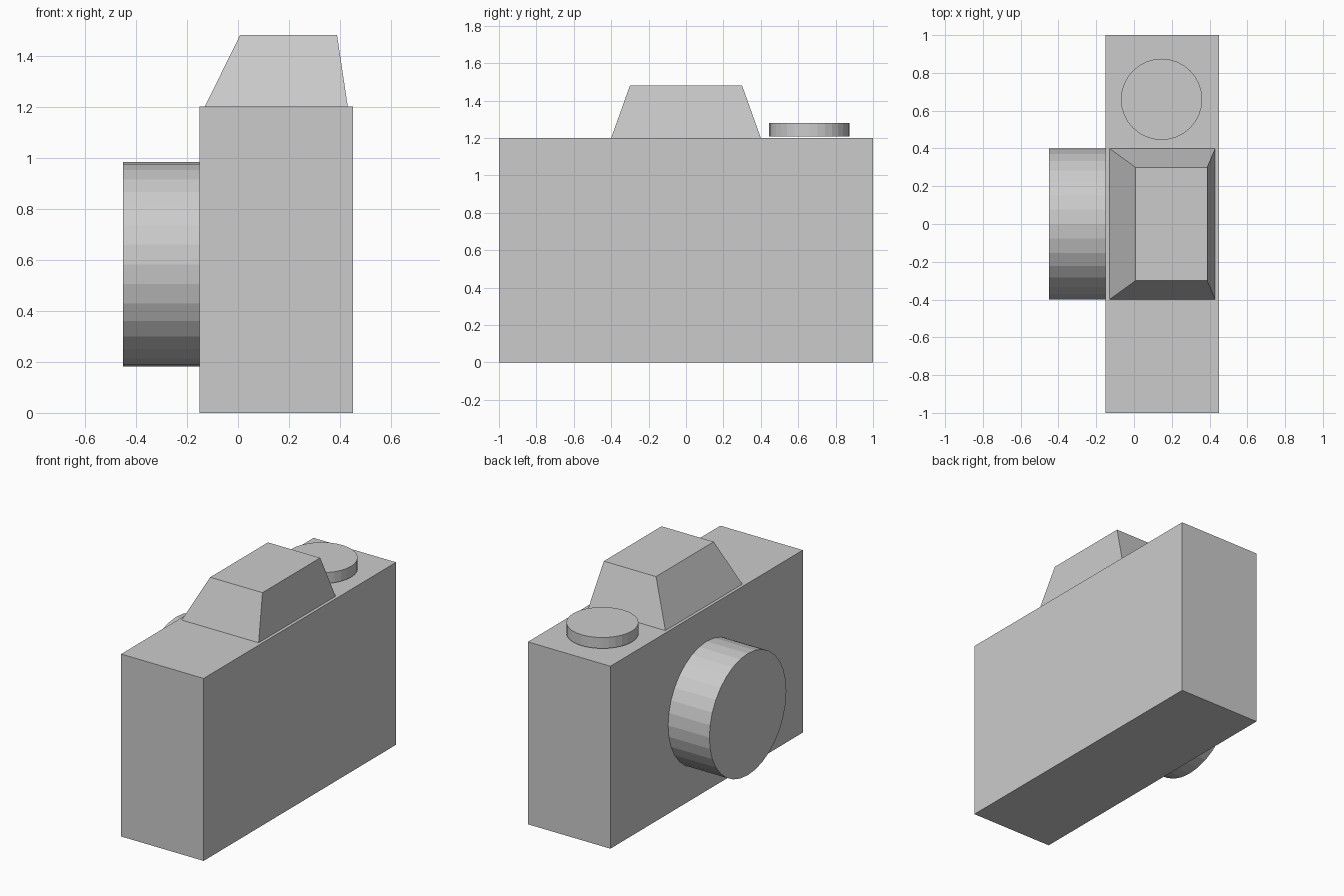
import bpy, bmesh
from math import pi

if "Cube" in bpy.data.objects:
    bpy.data.objects.remove(bpy.data.objects["Cube"])


def box(name, x, y, z):
    bpy.ops.mesh.primitive_cube_add(size=1)
    ob = bpy.context.object
    ob.name = name
    for v in ob.data.vertices:
        v.co = [r[0] if c < 0 else r[1] for c, r in zip(v.co, (x, y, z))]
    return ob


def cylinder(name, radius, depth, location, rotation=(0, 0, 0)):
    bpy.ops.mesh.primitive_cylinder_add(vertices=32, radius=radius, depth=depth,
                                        location=location, rotation=rotation)
    bpy.context.object.name = name


# Camera body
box("body", (-0.15, 0.45), (-1, 1), (0, 1.2))

# Viewfinder hump: box with its top face drawn in, steeper at the back
hump = box("viewfinder_hump", (-0.13, 0.43), (-0.4, 0.4), (1.2, 1.48))
for v in hump.data.vertices:
    if v.co.z > 1.3:
        v.co.x = 0.008 if v.co.x < 0 else 0.388
        v.co.y *= 0.75

# Lens barrel, pointing along -x
cylinder("lens", 0.4, 0.3, (-0.3, 0, 0.582), (0, pi / 2, 0))

# Shutter button
cylinder("shutter_button", 0.215, 0.072, (0.146, 0.66, 1.244))
